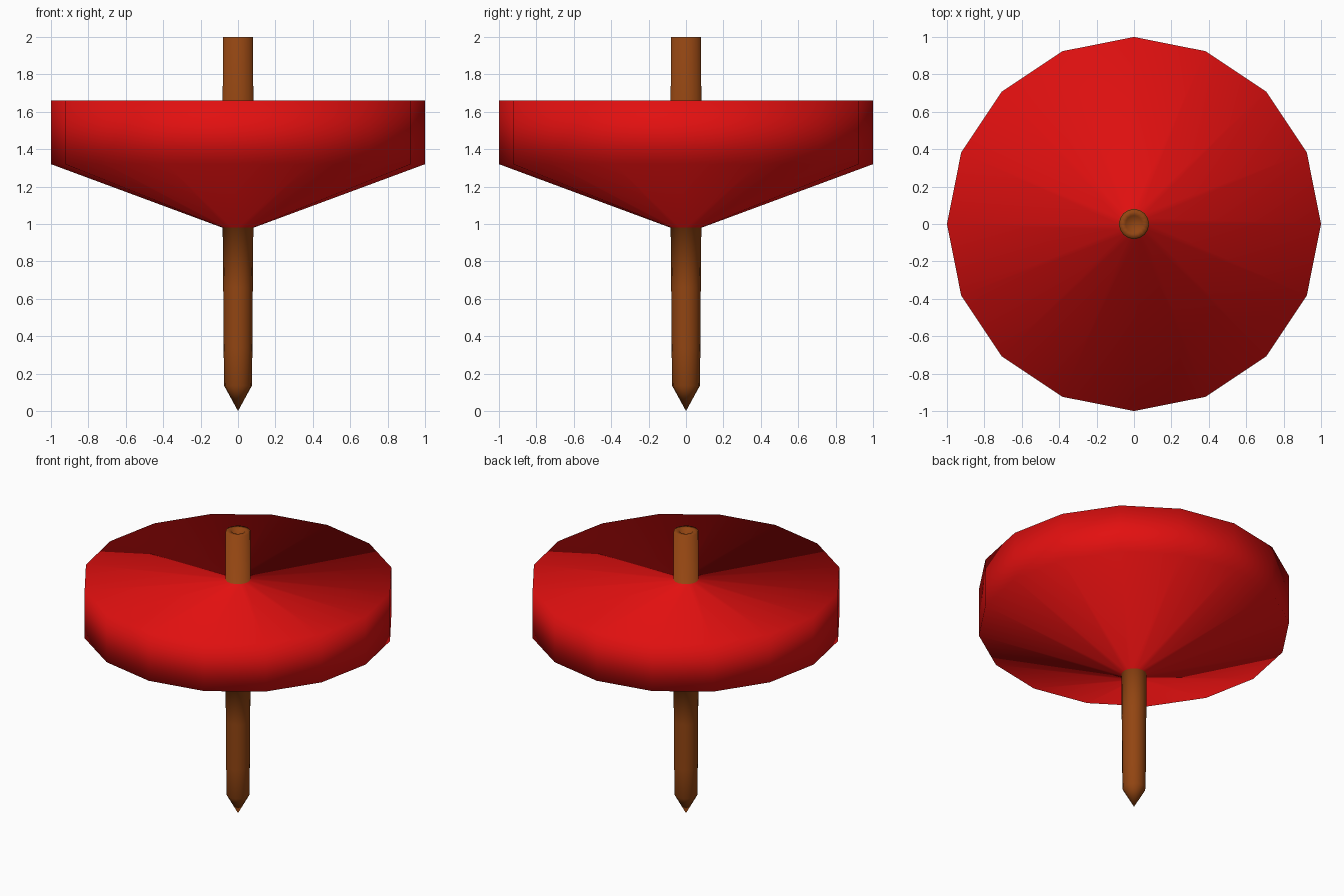
import bpy, bmesh, math

if "Cube" in bpy.data.objects:
    bpy.data.objects.remove(bpy.data.objects["Cube"])

SIDES = 16


def material(name, rgb):
    m = bpy.data.materials.new(name)
    m.diffuse_color = (*rgb, 1)
    m.use_nodes = True
    m.node_tree.nodes["Principled BSDF"].inputs["Base Color"].default_value = m.diffuse_color
    return m


# Lathe profile from tip to hollow top: (radius, height)
profile = [
    (0.0, 0.0), (0.074, 0.135), (0.077, 0.34), (0.079, 0.66), (0.082, 0.98),  # lower spindle
    (1.0, 1.32), (1.0, 1.66), (0.082, 1.66),                                  # disc
    (0.08, 2.0), (0.045, 2.0), (0.0, 1.9),                                    # handle with dimple
]
DISC_SPANS = {4, 5, 6}  # profile spans painted red

bm = bmesh.new()
rings = []
for r, z in profile:
    if r == 0:
        rings.append([bm.verts.new((0, 0, z))] * SIDES)
    else:
        rings.append([bm.verts.new((r * math.cos(2 * math.pi * i / SIDES),
                                    r * math.sin(2 * math.pi * i / SIDES), z))
                      for i in range(SIDES)])

# Skin neighbouring rings as one smooth surface
for k in range(len(rings) - 1):
    a, b = rings[k], rings[k + 1]
    for i in range(SIDES):
        j = (i + 1) % SIDES
        corners = list(dict.fromkeys((a[i], a[j], b[j], b[i])))
        f = bm.faces.new(corners)
        f.material_index = 1 if k in DISC_SPANS else 0
        f.smooth = True
bmesh.ops.recalc_face_normals(bm, faces=bm.faces)

mesh = bpy.data.meshes.new("spinning_top")
bm.to_mesh(mesh)
bm.free()
mesh.materials.append(material("brown_wood", (0.29, 0.06, 0.006)))
mesh.materials.append(material("red_paint", (0.76, 0.005, 0.005)))
top = bpy.data.objects.new("spinning_top", mesh)
bpy.context.collection.objects.link(top)
